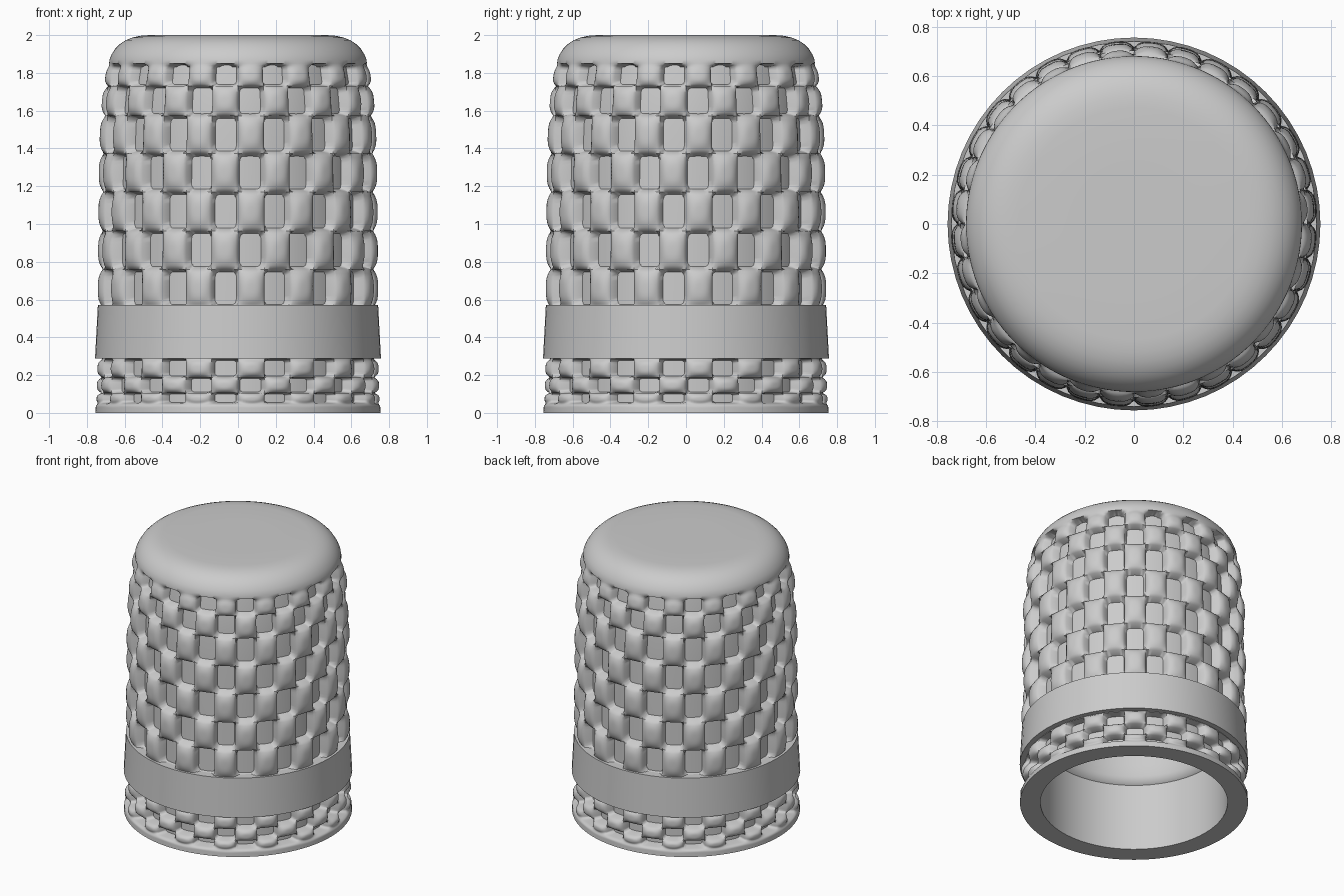
import bpy, bmesh, math

if "Cube" in bpy.data.objects:
    bpy.data.objects.remove(bpy.data.objects["Cube"])

OUTER = [(0, .755), (.05, .752), (.29, .745), (.6, .745), (1.0, .742), (1.37, .738),
         (1.57, .73), (1.73, .715), (1.83, .695)]
LOWER_ROWS = [.045, .105, .188, .285]
UPPER_ROWS = [.56, .76, .963, 1.17, 1.373, 1.573, 1.73, 1.85]
SIDES = 32           # cells around; every second one is a hole
STEPS = 10           # samples per cell


def lerp_table(table, x):
    for (a, ra), (b, rb) in zip(table, table[1:]):
        if x <= b:
            return ra + (rb - ra) * max(0, x - a) / (b - a)
    return table[-1][1]


def smooth(t):
    t = min(1, max(0, t))
    return t * t * (3 - 2 * t)


def dimple(s):
    # depth of the rounded lattice surface: s = -1 strut centre, s > 0 hole
    return min(.1, .026 * (1 + s) ** 2 + .42 * max(s, 0))


def add_mesh(name, rings, closed=False, cap=False, angle=50):
    """Join rings of points into a skin."""
    bm = bmesh.new()
    loops = [[bm.verts.new(p) for p in ring] for ring in rings]
    pairs = list(zip(loops, loops[1:]))
    if closed:
        pairs.append((loops[-1], loops[0]))
    n = len(loops[0])
    for a, b in pairs:
        for i in range(n):
            j = (i + 1) % n
            bm.faces.new((a[i], a[j], b[j], b[i]))
    if cap:
        bm.faces.new(loops[-1])
    if closed:
        bmesh.ops.recalc_face_normals(bm, faces=bm.faces)
    me = bpy.data.meshes.new(name)
    bm.to_mesh(me)
    bm.free()
    ob = bpy.data.objects.new(name, me)
    bpy.context.collection.objects.link(ob)
    bpy.ops.object.select_all(action='DESELECT')
    ob.select_set(True)
    bpy.context.view_layer.objects.active = ob
    bpy.ops.object.shade_smooth_by_angle(angle=math.radians(angle))
    return ob


def circle(r, z, n):
    return [(r * math.cos(2 * math.pi * i / n), r * math.sin(2 * math.pi * i / n), z)
            for i in range(n)]


def lattice_ring(z, v, phase, solid):
    """One ring of the dimpled wall; solid blends the holes away."""
    n = SIDES * STEPS
    ring = []
    for i in range(n):
        u = i / STEPS
        s = phase * math.sin(math.pi * u) * math.sin(math.pi * v)
        s = s * (1 - solid) - solid
        r = lerp_table(OUTER, z) - dimple(s)
        a = 2 * math.pi * i / n
        ring.append((r * math.cos(a), r * math.sin(a), z))
    return ring


def lattice_rows(bounds, phase, v0, v1, solid):
    rings = []
    count = len(bounds) - 1
    for k in range(int(v0 * STEPS), int(v1 * STEPS) + 1):
        v = k / STEPS
        i = min(count - 1, max(0, math.floor(v)))
        z = bounds[i] + (bounds[i + 1] - bounds[i]) * (v - i)
        rings.append(lattice_ring(z, v, phase, solid(v)))
    return rings


# dimpled outer wall: flat foot, lower lattice, upper lattice, rounded crown
n = SIDES * STEPS
foot = [circle(.62, 0, n), circle(.755, 0, n)]
lower = lattice_rows(LOWER_ROWS, -1, -.4, 3, lambda v: smooth((.3 - v) / .6))
upper = lattice_rows(UPPER_ROWS, -1, 0, 7, lambda v: smooth((v - 6.75) / .7))
crown = [circle(r, z, n) for r, z in
         [(.681, 1.87), (.668, 1.9), (.65, 1.928), (.625, 1.953), (.595, 1.973),
          (.56, 1.987), (.52, 1.996), (.47, 2.0), (.25, 2.0)]]
add_mesh("dimpled_wall", foot + lower + upper + crown, cap=True, angle=55)

# solid liner seen through the holes, hollow from below
liner = [(.62, 0.002), (.67, .002), (.668, .3), (.665, .9), (.66, 1.4), (.652, 1.6),
         (.637, 1.75), (.615, 1.87), (.001, 1.9), (.001, 1.84), (.52, 1.84), (.565, 1.78),
         (.575, .62), (.585, .54), (.6, .505), (.62, .49), (.62, .3)]
add_mesh("inner_liner", [circle(r, z, 64) for r, z in liner], closed=True, angle=35)

# plain band between the two lattices
band = [(.68, .288), (.757, .288), (.742, .57), (.68, .57)]
add_mesh("plain_band", [circle(r, z, SIDES * 2) for r, z in band], closed=True, angle=35)
